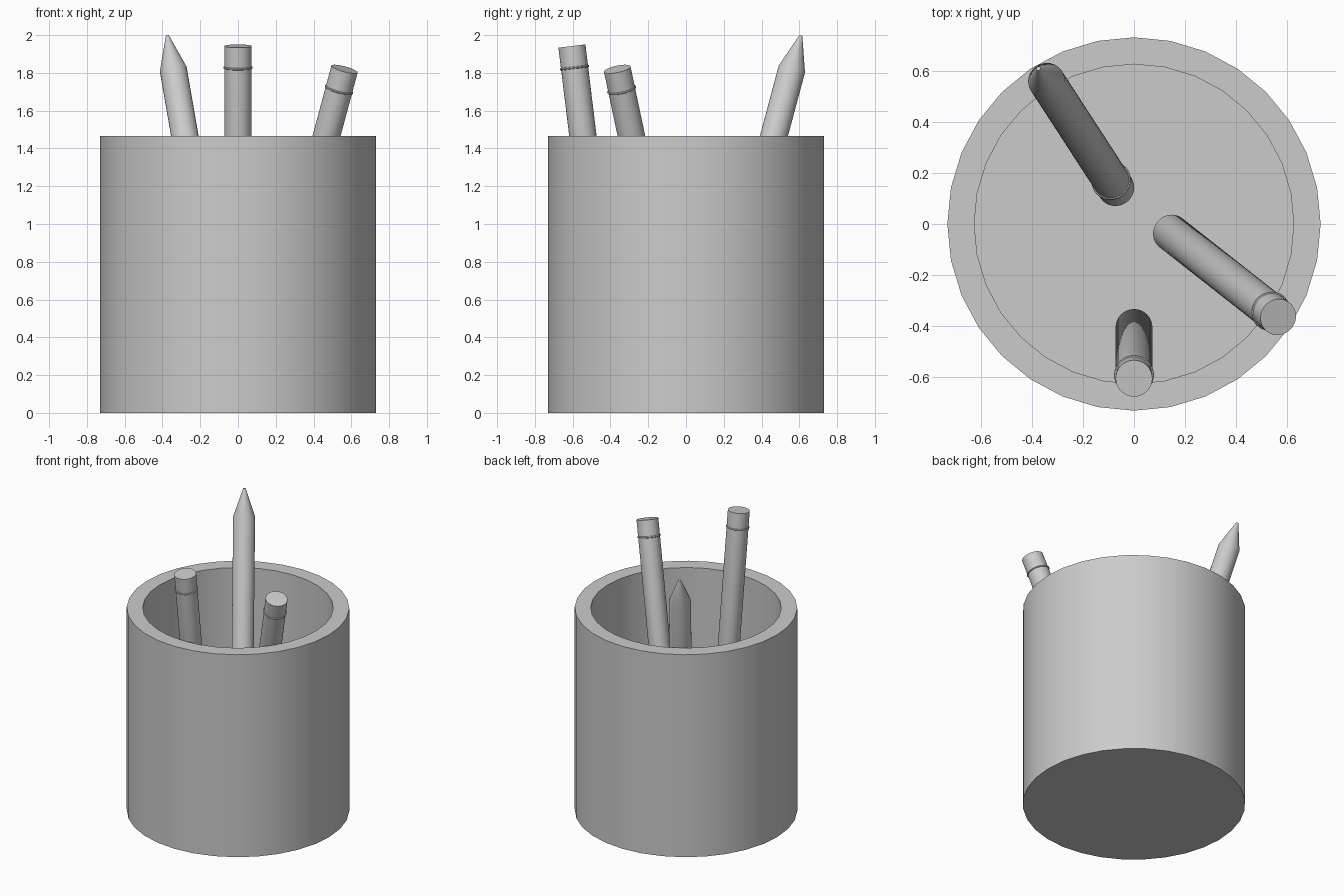
import bpy, bmesh, math
from mathutils import Vector, Matrix

if "Cube" in bpy.data.objects:
    bpy.data.objects.remove(bpy.data.objects["Cube"])

SIDES = 32
PENCIL_R, PENCIL_L, TIP_L = 0.072, 1.835, 0.187


def lathe(name, profile, matrix=Matrix()):
    """Spin an (r, z) profile around z; points with r = 0 become poles."""
    bm = bmesh.new()
    rings = []
    for r, z in profile:
        if r == 0:
            rings.append([bm.verts.new((0, 0, z))] * SIDES)
        else:
            rings.append([bm.verts.new((r * math.cos(2 * math.pi * i / SIDES),
                                        r * math.sin(2 * math.pi * i / SIDES), z))
                          for i in range(SIDES)])
    for a, b in zip(rings, rings[1:]):
        for i in range(SIDES):
            j = (i + 1) % SIDES
            bm.faces.new(list(dict.fromkeys((a[i], a[j], b[j], b[i]))))
    bmesh.ops.recalc_face_normals(bm, faces=bm.faces)
    mesh = bpy.data.meshes.new(name)
    bm.to_mesh(mesh)
    bm.free()
    obj = bpy.data.objects.new(name, mesh)
    bpy.context.collection.objects.link(obj)
    obj.matrix_world = matrix
    finish(obj)
    return obj


def finish(obj):
    bpy.ops.object.select_all(action='DESELECT')
    obj.select_set(True)
    bpy.context.view_layer.objects.active = obj
    bpy.ops.object.shade_smooth_by_angle(angle=math.radians(30))


def pencil(name, eraser_end, toward_tip):
    """Pencil from the centre of its eraser end along a direction to its tip."""
    axis = Vector(toward_tip).normalized()
    place = Matrix.Translation(eraser_end) @ axis.to_track_quat('Z', 'Y').to_matrix().to_4x4()
    body = lathe(name, [(0, 0), (PENCIL_R, 0), (PENCIL_R, PENCIL_L - TIP_L),
                        (0.008, PENCIL_L), (0, PENCIL_L)], place)
    # thin metal band below the eraser
    bpy.ops.mesh.primitive_torus_add(major_segments=SIDES, minor_segments=8,
                                     major_radius=PENCIL_R, minor_radius=0.006)
    band = bpy.context.object
    band.name = name + "_band"
    band.matrix_world = place @ Matrix.Translation((0, 0, 0.115))
    finish(band)
    band.parent = body
    band.matrix_parent_inverse = place.inverted()


# Hollow cup with a thick wall and floor
lathe("cup", [(0, 0), (0.73, 0), (0.73, 1.465), (0.625, 1.465), (0.625, 0.1), (0, 0.1)])

# Two pencils standing eraser up, one standing tip up
pencil("front_pencil", (0, -0.604, 1.942), (0, 0.2, -1.636))
pencil("right_pencil", (0.564, -0.364, 1.82), (-0.42, 0.33, -1.56))
pencil("back_pencil", (-0.07, 0.14, 0.25), (-0.304, 0.468, 1.748))
